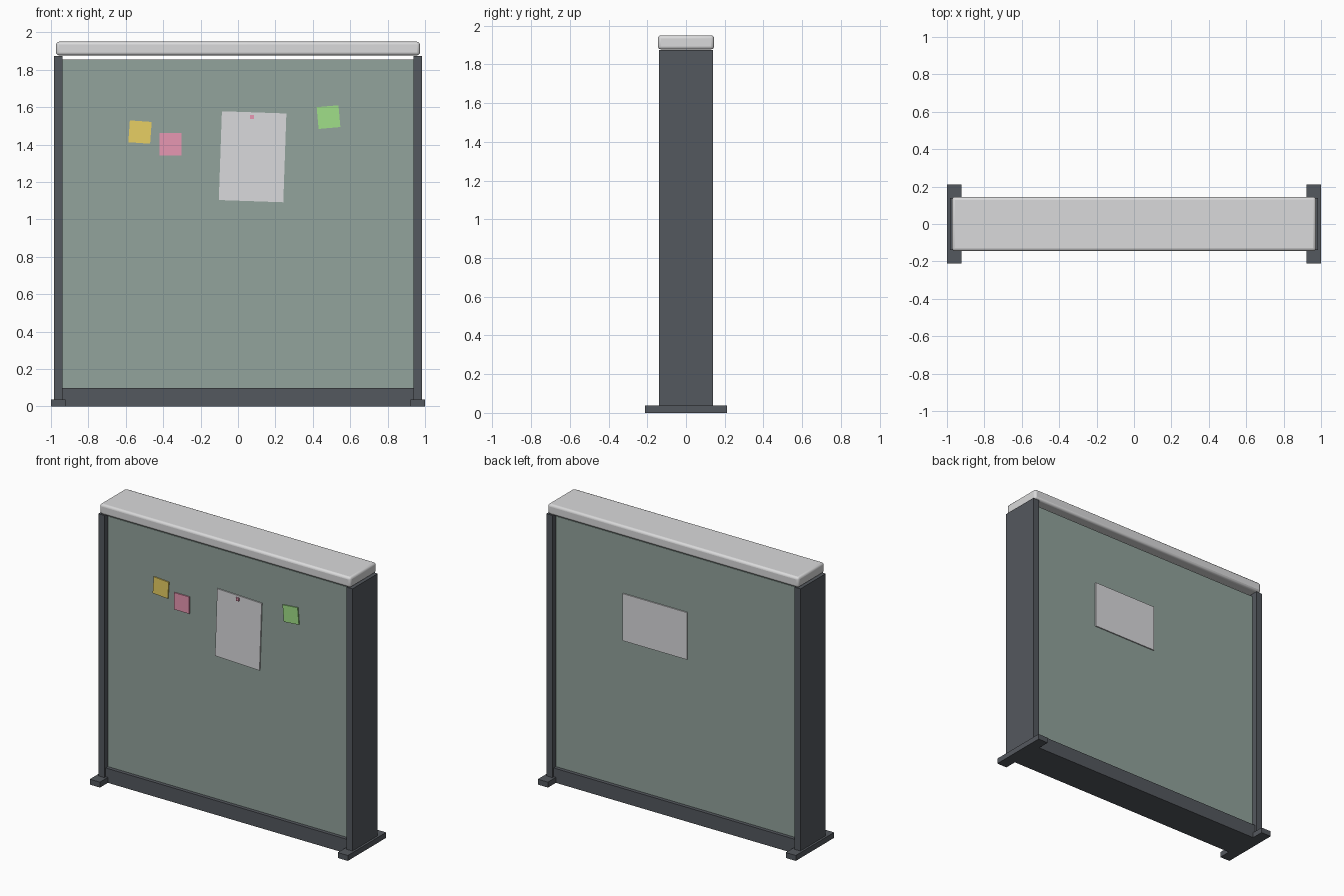
import bpy
import math

if "Cube" in bpy.data.objects:
    bpy.data.objects.remove(bpy.data.objects["Cube"])


def srgb(r, g, b):
    return tuple((c / 255 / 12.92) if c < 10 else ((c / 255 + 0.055) / 1.055) ** 2.4
                 for c in (r, g, b)) + (1.0,)


def material(name, rgb):
    m = bpy.data.materials.new(name)
    m.diffuse_color = srgb(*rgb)
    m.use_nodes = True
    m.node_tree.nodes["Principled BSDF"].inputs["Base Color"].default_value = m.diffuse_color
    return m


FRAME = material("dark frame grey", (84, 88, 94))
FABRIC = material("grey green fabric", (146, 163, 156))
CAP = material("light grey cap", (218, 218, 219))
PAPER = material("paper white", (218, 218, 220))
YELLOW = material("note yellow", (232, 207, 100))
PINK = material("note pink", (238, 156, 184))
GREEN = material("note green", (160, 223, 136))


def box(name, lo, hi, mat, bevel=0.0, tilt=0.0, segments=2):
    """Box between two corners, tilted in the panel plane."""
    centre = [(a + b) / 2 for a, b in zip(lo, hi)]
    bpy.ops.mesh.primitive_cube_add(size=1, location=centre)
    ob = bpy.context.object
    ob.name = name
    ob.scale = [b - a for a, b in zip(lo, hi)]
    bpy.ops.object.transform_apply(location=False, rotation=False, scale=True)
    # negative y rotation turns anticlockwise seen from the front
    ob.rotation_euler[1] = -math.radians(tilt)
    ob.data.materials.append(mat)
    if bevel:
        mod = ob.modifiers.new("rounded edges", 'BEVEL')
        mod.width = bevel
        mod.segments = segments
        bpy.ops.object.shade_smooth_by_angle(angle=math.radians(40))
    return ob


PANEL_Y = 0.10

# Side posts standing on flat feet
for side, s in (("left", -1), ("right", 1)):
    x0, x1 = sorted((s * 0.938, s * 0.985))
    box(side + "_post", (x0, -0.14, 0.0), (x1, 0.14, 1.875), FRAME)
    x0, x1 = sorted((s * 0.922, s * 1.0))
    box(side + "_foot", (x0, -0.212, 0.0), (x1, 0.212, 0.038), FRAME)

# Bottom rail, pin panel and rounded top cap
box("bottom_rail", (-0.94, -0.125, 0.0), (0.94, 0.125, 0.10), FRAME)
box("pin_panel", (-0.94, -PANEL_Y, 0.09), (0.94, PANEL_Y, 1.855), FABRIC)
box("top_cap", (-0.973, -0.145, 1.877), (0.973, 0.145, 1.95), CAP, 0.016, segments=3)


# Sheets pinned to the panel, just proud of its face
def sheet(name, x, z, w, h, mat, tilt=0.0, side=-1, lift=0.0):
    y0, y1 = sorted((side * (PANEL_Y + lift - 0.001), side * (PANEL_Y + lift + 0.008)))
    box(name, (x - w / 2, y0, z - h / 2), (x + w / 2, y1, z + h / 2), mat, tilt=tilt)


sheet("yellow_note", -0.524, 1.467, 0.117, 0.117, YELLOW, -4)
sheet("pink_note", -0.362, 1.402, 0.118, 0.118, PINK)
sheet("green_note", 0.484, 1.547, 0.117, 0.117, GREEN, 5)
sheet("front_notice", 0.078, 1.335, 0.345, 0.475, PAPER, -2)
sheet("notice_pin", 0.075, 1.548, 0.022, 0.022, PINK, lift=0.008)
sheet("back_notice", 0.168, 1.29, 0.50, 0.33, PAPER, side=1)
